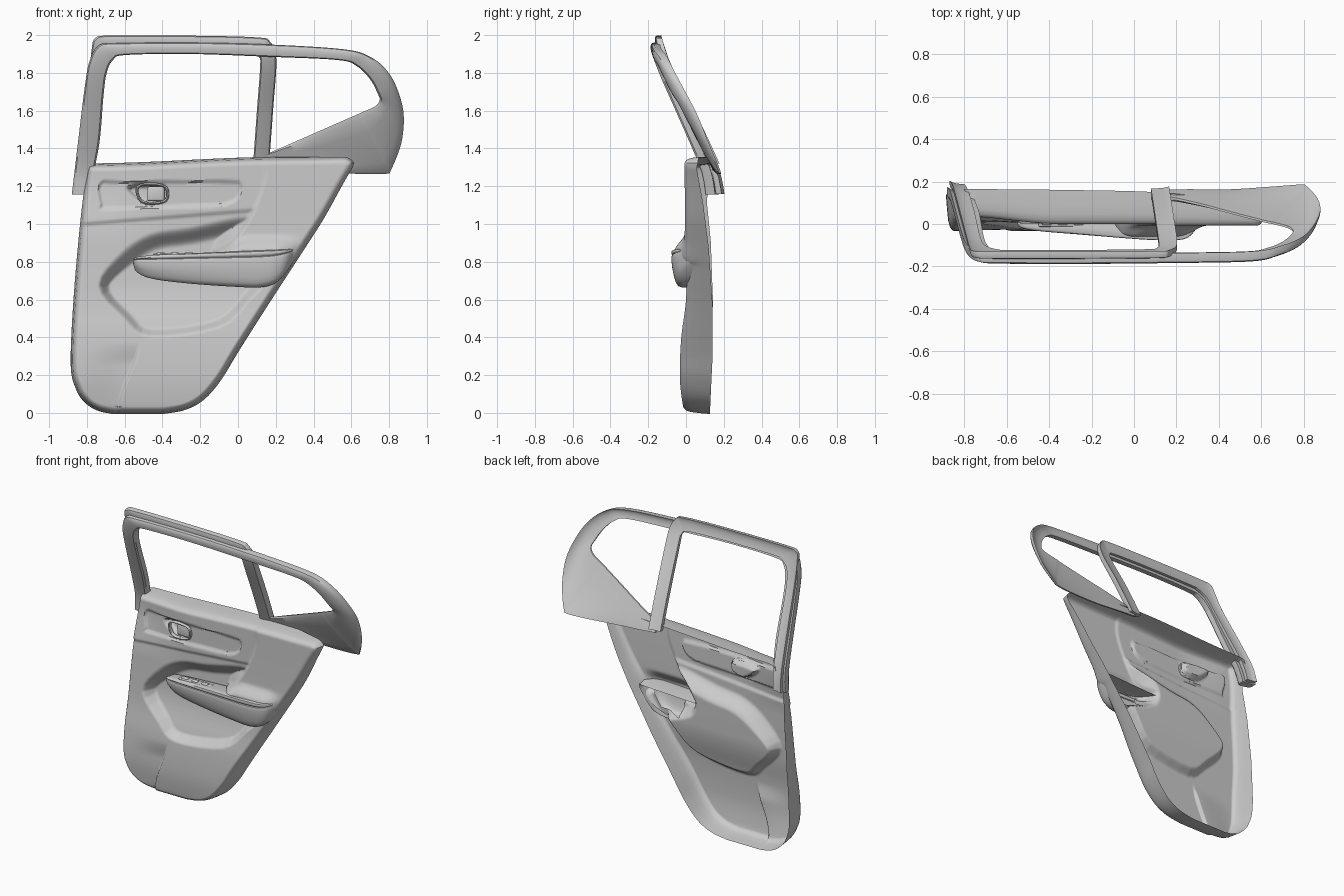
import bpy, bmesh, math
from mathutils import Vector

if "Cube" in bpy.data.objects:
    bpy.data.objects.remove(bpy.data.objects["Cube"])


def spline(pts, n=6, closed=False):
    """Catmull-Rom resampling of tuples of any size."""
    out, m = [], len(pts)
    for i in range(m if closed else m - 1):
        if closed:
            q = [pts[(i + k) % m] for k in (-1, 0, 1, 2)]
        else:
            q = [pts[min(max(i + k, 0), m - 1)] for k in (-1, 0, 1, 2)]
        for s in range(n):
            t = s / n
            out.append(tuple(0.5 * (2 * b + (c - a) * t + (2 * a - 5 * b + 4 * c - d) * t * t
                             + (3 * b - a - 3 * c + d) * t ** 3) for a, b, c, d in zip(*q)))
    return out if closed else out + [tuple(pts[-1])]


def interp(tab, v):
    if v <= tab[0][0]:
        return tab[0][1]
    for (a, p), (b, q) in zip(tab, tab[1:]):
        if v <= b:
            return p + (q - p) * (v - a) / max(b - a, 1e-9)
    return tab[-1][1]


def step(a, b, v):
    t = min(max((v - a) / (b - a), 0), 1)
    return t * t * (3 - 2 * t)


def inside(poly, x, z):
    """Signed distance to a polygon, positive inside."""
    d, ins = 9.0, False
    for (ax, az), (bx, bz) in zip(poly, poly[1:] + poly[:1]):
        ex, ez = bx - ax, bz - az
        t = min(max(((x - ax) * ex + (z - az) * ez) / (ex * ex + ez * ez + 1e-12), 0), 1)
        d = min(d, (x - ax - ex * t) ** 2 + (z - az - ez * t) ** 2)
        if (az > z) != (bz > z) and x < ax + ex * (z - az) / ez:
            ins = not ins
    return math.sqrt(d) if ins else -math.sqrt(d)


def finish(name, bm, angle=40):
    bmesh.ops.recalc_face_normals(bm, faces=bm.faces)
    me = bpy.data.meshes.new(name)
    bm.to_mesh(me)
    bm.free()
    ob = bpy.data.objects.new(name, me)
    bpy.context.collection.objects.link(ob)
    bpy.ops.object.select_all(action='DESELECT')
    ob.select_set(True)
    bpy.context.view_layer.objects.active = ob
    bpy.ops.object.shade_smooth_by_angle(angle=math.radians(angle))
    return ob


def loft(name, rings, loop=False, shell=False):
    """Skin rings; cap the ends unless the path loops; a shell leaves the rings open at the back."""
    bm = bmesh.new()
    vs = [[bm.verts.new(p) for p in r] for r in rings]
    for a, b in zip(vs, vs[1:] + (vs[:1] if loop else [])):
        for i in range(len(a) - shell):
            j = (i + 1) % len(a)
            bm.faces.new((a[i], a[j], b[j], b[i]))
    if not loop:
        bm.faces.new(vs[0])
        bm.faces.new(vs[-1])
    return finish(name, bm)


def box(name, c, s, bevel=0.006):
    bm = bmesh.new()
    bmesh.ops.create_cube(bm, size=1)
    for v in bm.verts:
        v.co = Vector([v.co[k] * s[k] + c[k] for k in range(3)])
    bmesh.ops.bevel(bm, geom=bm.edges[:], offset=bevel, segments=3, affect='EDGES', profile=0.5)
    return finish(name, bm)


# ---- door panel: relief surface -------------------------------------------
LEFT = spline([(.03, -.66), (.045, -.73), (.08, -.785), (.14, -.825), (.26, -.85),
               (.6, -.835), (1, -.8), (1.29, -.765)], 5)
RIGHT = spline([(.03, -.4), (.05, -.29), (.1, -.2), (.2, -.115), (.34, -.03),
                (.6, .135), (.9, .33), (1.29, .582)], 5)
BASE = spline([(0, -.005), (.06, -.02), (.2, -.033), (.4, -.025), (.6, 0), (.9, .012), (1.1, .014), (1.3, .012)])
POCKET = spline([(-.735, .67), (-.625, .84), (-.465, .945), (-.255, .98), (.05, 1.035), (-.02, .91),
                 (-.05, .8), (.13, .7), (.06, .6), (-.1, .455), (-.465, .405), (-.6, .5)], 4, True)
TRIM = spline([(.14, 1.31), (.14, 1.24), (.11, 1.14), (.05, 1.02), (-.03, .91), (-.13, .86)], 4) + \
    [(-.1, .8), (.3, .8), (.75, 1.4), (.14, 1.4)]
INLAY = spline([(-.73, 1.215), (-.6, 1.222), (-.05, 1.225), (.01, 1.215), (.02, 1.18), (-.01, 1.13),
                (-.09, 1.1), (-.3, 1.092), (-.7, 1.08), (-.722, 1.1)], 3, True)
CUP = spline([(-.59, 1.18), (-.56, 1.21), (-.4, 1.21), (-.37, 1.165), (-.395, 1.115), (-.5, 1.105)], 4, True)


def relief(x, z):
    y = interp(BASE, z) + .035 * step(-.35, -.8, x) * step(.9, 1.25, z)
    trim = step(-.01, .014, inside(TRIM, x, z)) if x > -.2 and z > .75 else 0
    y -= .012 * step(-.01, .01, z - (1.065 + .08 * x)) * (1 - trim)
    if -.8 < x < .25 and .35 < z < 1.1:
        wall = .045 + .05 * step(.6, .85, z)
        depth = .05 + .03 * step(.4, .7, z)
        y += depth * step(-.008, wall, inside(POCKET, x, z))
    if trim:
        y -= trim * .02
        y -= step(-.01, .06, inside(TRIM, x, z)) * .05 * step(.95, .86, z) * step(.36, .2, x)
    if x < .1 and z > 1.03:
        y += .014 * step(-.004, .006, inside(INLAY, x, z))
        y += .045 * step(0, .022, inside(CUP, x, z))
    if x < -.45 and z < .5:    # soft kick hollow, crisp on its right edge
        e = x - (-.63 + .11 * step(.0, .4, z))
        y += .02 * step(.006, -.012, e) * step(-.3, 0, e) * step(.38, .25, z)
    return y


NX, NZ = 170, 150
bm = bmesh.new()
grid = []
for j in range(NZ + 1):
    zr = .03 + 1.255 * (j / NZ) ** 1.25
    row = []
    for i in range(NX + 1):
        l, r = interp(LEFT, zr), interp(RIGHT, zr)
        x = l + (r - l) * i / NX
        z = zr + step(1.0, 1.28, zr) * .035 * step(-.8, .25, x)
        row.append(bm.verts.new((x, relief(x, z), z)))
    grid.append(row)
for a, b in zip(grid, grid[1:]):
    for i in range(NX):
        c = a[i].co
        # open behind the armrest root, where the armrest shell takes over
        if not (.0 < c.x < interp(RIGHT, c.z) - .03 and .71 < c.z < .84):
            bm.faces.new((a[i], a[i + 1], b[i + 1], b[i]))

# rolled rim, side flange and window ledge around the relief
edge = grid[0][:-1] + [r[-1] for r in grid[:-1]] + grid[-1][:0:-1] + [r[0] for r in grid[:0:-1]]
FLANGE = [(0, .125), (.3, .14), (.6, .14), (.9, .12), (1.13, .09), (1.32, .055)]
LEDGE = spline([(-.8, .165), (-.3, .16), (.1, .15), (.35, .12), (.61, .055)])
n, prev = len(edge), edge
base = [v.co.copy() for v in edge]
top = set(grid[-1])
for off, f in ((.009, .04), (.018, .12), (.025, .28), (.031, .6), (.036, 1)):
    ring = []
    for k, p in enumerate(base):
        d = base[(k + 3) % n] - base[k - 3]
        nrm = Vector((d.z, 0, -d.x)).normalized()
        side = interp(FLANGE, p.z) + .02 * step(.4, 1.3, p.z) * step(0, -.6, p.x)
        back = interp(LEDGE, p.x) if edge[k] in top else side + (
            (interp(LEDGE, p.x) - side) * step(1.1, 1.29, p.z) if p.x < 0 else 0)
        q = p + nrm * off
        q.y = p.y + (back - p.y) * f
        ring.append(bm.verts.new(q))
    for k in range(n):
        m = (k + 1) % n
        bm.faces.new((prev[k], prev[m], ring[m], ring[k]))
    prev = ring
bmesh.ops.delete(bm, geom=[v for v in bm.verts if not v.link_faces], context='VERTS')
finish("door_panel", bm, 50)

# ---- armrest ---------------------------------------------------------------
rings = []
for x, zt, zb, yf in spline([(-.555, .81, .79, .02), (-.535, .825, .745, -.015), (-.45, .835, .71, -.033),
                             (-.25, .845, .685, -.05), (0, .855, .668, -.07), (.12, .86, .666, -.076),
                             (.2, .863, .69, -.076), (.26, .866, .75, -.06), (.31, .87, .83, 0)], 5):
    ring, h = [], zt - zb
    for y, z in spline([(.065, zb + .08 * h), (.03, zb + .01 * h), (yf + .035, zb + .03 * h), (yf + .008, zb + .4 * h),
                        (yf, zt - .22 * h), (yf + .007, zt - .16 * h), (yf, zt - .1 * h), (yf + .012, zt),
                        (.03, zt - .005), (.07, zt - .01)], 3):
        ring.append((x, y, z))
    rings.append(ring)
loft("armrest", rings, shell=True)

# window switches on the armrest
box("switch_plate", (-.33, .012, .838), (.24, .05, .012))
for i in range(3):
    box(f"switch_button_{i + 1}", (-.41 + i * .075, .01, .843), (.045, .03, .014))

# ---- inner door handle -----------------------------------------------------
rings = []
for x, z in spline([(-.535, 1.175), (-.505, 1.208), (-.4, 1.203), (-.372, 1.165), (-.395, 1.117), (-.5, 1.115)], 6, True):
    c = Vector((-.45, 0, 1.163))
    d = (Vector((x, 0, z)) - c).normalized()
    rings.append([Vector((x, .016, z)) + d * .008 * math.cos(a) + Vector((0, .014 * math.sin(a), 0))
                  for a in (k * math.tau / 8 for k in range(8))])
loft("handle_surround", rings, True)
box("handle_lever", (-.435, .03, 1.16), (.09, .022, .075), .009)

# ---- leaning window frame --------------------------------------------------
LEAN = spline([(1.15, .105), (1.27, .085), (1.4, .033), (1.6, -.055), (1.8, -.143), (1.95, -.197), (2.02, -.215)])


def frame(name, stations, shift=0.0, sub=6):
    """Strip between outer and inner points: (ox, oz, ix, iz, thickness, edge wrap, set-back)."""
    rings = []
    for ox, oz, ix, iz, th, wrap, dy in spline(stations, sub):
        front, rear = [], []
        for t in (0, .08, .3, .6, .8, .93, 1):
            x, z = ix + (ox - ix) * t, iz + (oz - iz) * t
            y = interp(LEAN, z) + shift + dy + wrap * t ** 3
            front.append((x, y + (.01 if t in (0, 1) else 0), z))
            rear.append((x, y + th, z))
        rings.append(front + rear[::-1])
    return loft(name, rings)


frame("window_frame", [
    (-.88, 1.155, -.79, 1.155, .05, .02, 0), (-.845, 1.45, -.735, 1.42, .05, .02, 0),
    (-.812, 1.72, -.712, 1.68, .05, .02, 0), (-.787, 1.86, -.695, 1.8, .05, .02, 0),
    (-.737, 1.945, -.66, 1.87, .045, .02, 0), (-.64, 1.957, -.59, 1.895, .04, .02, 0),
    (-.25, 1.96, -.25, 1.9, .04, .02, 0), (.17, 1.95, .17, 1.885, .04, .02, 0), (.56, 1.925, .53, 1.868, .04, .02, 0),
    (.7, 1.885, .63, 1.835, .035, .03, .01), (.79, 1.81, .7, 1.765, .03, .04, .015),
    (.845, 1.71, .74, 1.69, .025, .05, .02), (.877, 1.58, .75, 1.655, .02, .055, .03),
    (.865, 1.43, .725, 1.622, .02, .045, .035), (.812, 1.29, .66, 1.593, .02, .04, .04),
    (.785, 1.266, .62, 1.575, .02, .04, .04), (.65, 1.265, .46, 1.505, .02, .02, .05),
    (.45, 1.275, .33, 1.448, .02, 0, .06), (.25, 1.29, .22, 1.4, .02, 0, .065), (.12, 1.3, .15, 1.37, .02, 0, .065)])

# rear seal channel and dividing pillar around the main window
frame("window_seal_and_pillar", [
    (-.868, 1.16, -.8, 1.16, .03, .015, .02), (-.825, 1.5, -.755, 1.48, .03, .015, .01),
    (-.79, 1.78, -.725, 1.75, .03, .015, 0), (-.775, 1.92, -.7, 1.86, .03, .015, 0),
    (-.755, 1.985, -.645, 1.91, .03, .015, 0), (-.66, 1.998, -.58, 1.92, .03, .015, 0),
    (-.25, 1.997, -.25, 1.92, .03, .015, 0), (.1, 1.988, .06, 1.91, .03, .015, 0),
    (.17, 1.965, .11, 1.885, .03, .015, 0), (.203, 1.87, .117, 1.83, .035, .01, 0),
    (.187, 1.62, .1, 1.6, .04, .01, .015), (.165, 1.32, .08, 1.32, .04, .01, .025)], .035)
